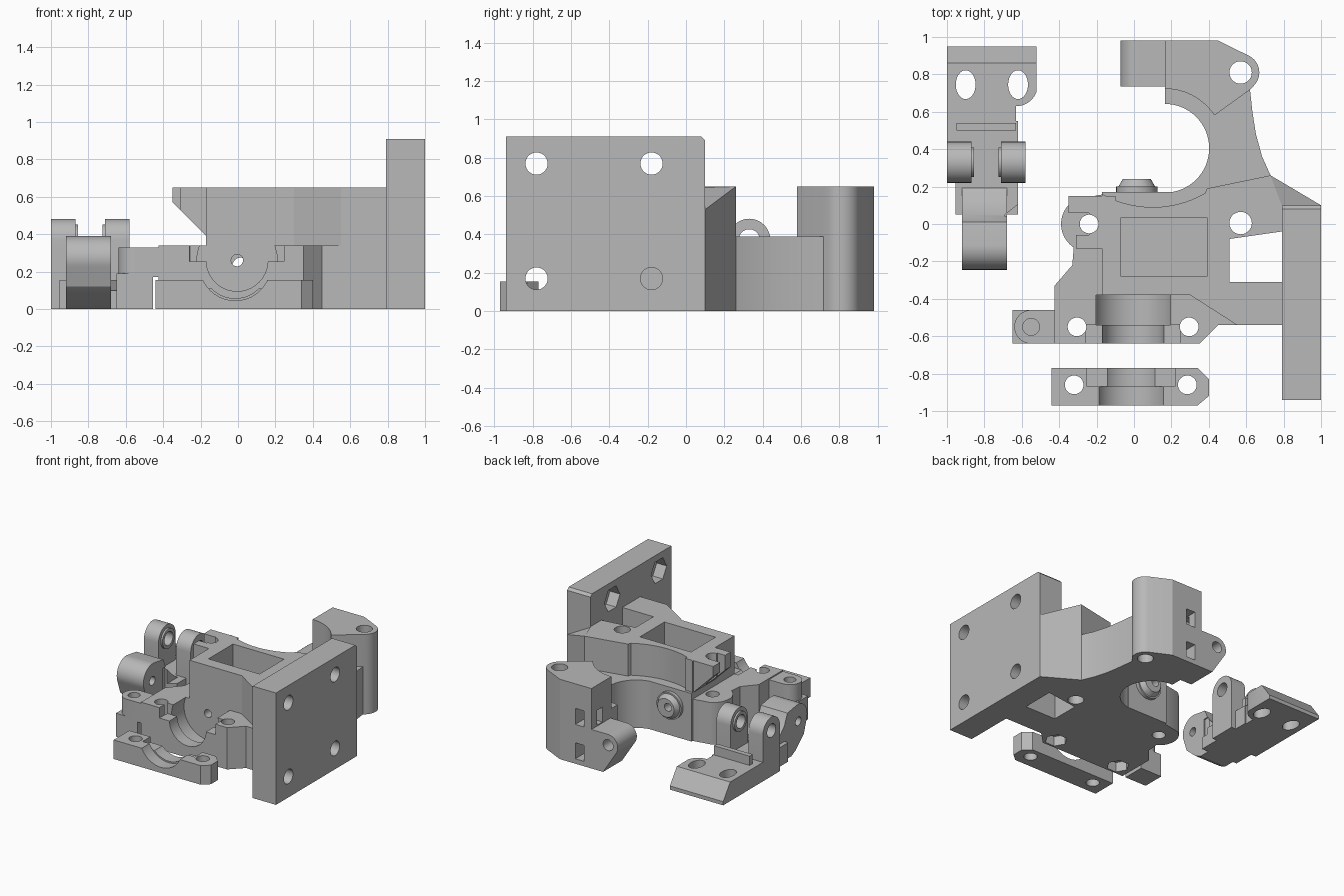
import bpy, bmesh
from math import sin, cos, pi, radians
from mathutils import Vector

if "Cube" in bpy.data.objects:
    bpy.data.objects.remove(bpy.data.objects["Cube"])

grey = bpy.data.materials.new("plain grey")
grey.use_nodes = True
grey.diffuse_color = (0.48, 0.48, 0.48, 1)
grey.node_tree.nodes["Principled BSDF"].inputs["Base Color"].default_value = (0.48, 0.48, 0.48, 1)


def finish(bm, name):
    bmesh.ops.recalc_face_normals(bm, faces=bm.faces)
    me = bpy.data.meshes.new(name)
    bm.to_mesh(me)
    bm.free()
    me.materials.append(grey)
    ob = bpy.data.objects.new(name, me)
    bpy.context.collection.objects.link(ob)
    return ob


def prism(name, pts, lo, hi, axis="z"):
    """Extrude a 2D outline along an axis: z takes (x, y), y takes (x, z), x takes (y, z)."""
    place = {"z": lambda a, b, t: (a, b, t), "y": lambda a, b, t: (a, t, b),
             "x": lambda a, b, t: (t, a, b)}[axis]
    bm = bmesh.new()
    face = bm.faces.new([bm.verts.new(place(a, b, lo)) for a, b in pts])
    ext = bmesh.ops.extrude_face_region(bm, geom=[face])
    shift = Vector(place(0, 0, hi - lo))
    bmesh.ops.translate(bm, vec=shift, verts=[v for v in ext["geom"] if isinstance(v, bmesh.types.BMVert)])
    return finish(bm, name)


def box(name, x0, x1, y0, y1, z0, z1):
    return prism(name, [(x0, y0), (x1, y0), (x1, y1), (x0, y1)], z0, z1)


def arc(cx, cy, r, start, end, n=16, ry=None):
    steps = [radians(start + (end - start) * i / n) for i in range(n + 1)]
    return [(cx + r * cos(t), cy + (ry or r) * sin(t)) for t in steps]


def rod(name, cx, cy, r, lo, hi, axis="z", n=40, ry=None):
    return prism(name, arc(cx, cy, r, 0, 360, n, ry)[:-1], lo, hi, axis)


def hull(name, pts):
    bm = bmesh.new()
    for p in pts:
        bm.verts.new(p)
    bmesh.ops.convex_hull(bm, input=bm.verts)
    return finish(bm, name)


def combine(ob, others, op):
    """Union or subtract a list of solids, then drop them."""
    for o in others:
        m = ob.modifiers.new("bool", "BOOLEAN")
        m.operation, m.solver, m.object = op, "EXACT", o
    deps = bpy.context.evaluated_depsgraph_get()
    me = bpy.data.meshes.new_from_object(ob.evaluated_get(deps))
    ob.modifiers.clear()
    ob.data = me
    for o in others:
        bpy.data.objects.remove(o)
    return ob


# Mounting plate with four screw holes and nut traps
plate = prism("mounting_plate", [(-.94, 0), (.10, 0), (.10, .89), (.08, .91), (-.94, .91)], .79, 1, "x")
cuts = []
for y in (-.78, -.18):
    for z in (.17, .77):
        cuts += [rod("hole", y, z, .058, .7, 1.1, "x"), rod("trap", y, z, .1, .7, .88, "x", 6)]
combine(plate, cuts, "DIFFERENCE")

# Main block
body = prism("main_body", [(-.17, -.38), (.30, -.38), (.55, -.54), (.79, -.54), (.79, .10), (.73, .26),
                           (.39, .19)] + arc(.10, .65, .56, -60, -119, 14), 0, .65)
wedge = hull("wedge", [(.73, .26, 0), (1, .1, 0), (.78, .1, 0), (.73, .26, .65), (.78, .1, .65), (1, .1, .53)])
# Bearing seat base, left round boss and low rear shelf
base = prism("base", [(-.425, -.64), (.35, -.64), (.45, -.54), (.56, -.54), (.5, -.2), (-.10, .10),
                      (-.31, .02), (-.33, -.22), (-.425, -.33)], 0, .34)
boss = prism("boss", arc(-.24, 0, .15, 118, 250) + [(-.1, -.2), (-.1, .17)], 0, .34)
shelf = box("shelf", -.17, .2, 0, .172, 0, .39)
# Curved wall around the motor bore, and the rear tower
ring = prism("ring", [(.165, .05), (.165, .80), (.6, .80), (.62, .72), (.633, .6), (.652, .48), (.685, .36),
                      (.73, .26), (.7, .05)], 0, .39)
combine(ring, [rod("bore", .165, .405, .237, -.1, .5, n=64)], "DIFFERENCE")
tower = prism("tower", [(.165, .98), (.165, .725)] + arc(.165, .405, .318, 85, 33.5, 12)
              + [(.62, .718)] + arc(.57, .81, .1, -45, 62, 12) + [(.45, .98)], 0, .65)
# Hinge lug on the tower
lug = prism("hinge_lug", [(.2, 0), (.06, 0)] + arc(.015, .23, .087, 215, 90, 12) + [(.2, .317)], .735, .98, "y")
# Overhanging jaw on the left
jaw = prism("jaw", [(-.1, .65), (-.35, .65), (-.35, .57), (-.17, .39), (-.1, .39)], -.13, .15, "y")
# Side tab
tab = prism("tab", arc(-.55, -.55, .09, 90, 270) + [(-.4, -.64), (-.4, -.46)], .17, .33)
foot = box("foot", -.65, -.455, -.64, -.46, 0, .19)
# Feed nozzle with a chamfered tip
nozzle = rod("nozzle", .015, .25, .11, .1, .2, "y")
tip = hull("tip", [(a, y, b) for y, r in ((.18, .11), (.24, .075)) for a, b in arc(.015, .25, r, 0, 360, 32)[:-1]])
combine(body, [wedge, base, boss, shelf, ring, tower, lug, jaw, tab, foot, nozzle, tip], "UNION")

cuts = [
    prism("window", [(.51, -.31), (.79, -.31), (.79, -.04), (.51, -.08)], -.1, .8),
    box("pocket", -.07, .39, -.28, .035, .33, .8),
    rod("bearing_seat", -.005, .26, .215, -.54, -.38, "y"),
    rod("bearing_lip", -.005, .26, .165, -.7, -.5, "y"),
    box("lip_step", -.26, .245, -.7, -.54, .255, .5),
    rod("feed_hole", -.005, .26, .032, -.5, .4, "y", 20),
    rod("lug_hole", .015, .23, .045, .6, 1.1, "y", 24),
    box("jaw_slot", -.4, -.24, -.06, .06, .34, .8),
    box("jaw_step", -.4, -.31, -.14, -.06, .34, .8),
    rod("tab_recess", -.55, -.55, .045, .2, .4),
    box("tower_slot_low", .23, .31, .84, 1.1, .04, .17),
    box("tower_slot_high", .23, .31, .84, 1.1, .32, .45),
    box("tower_slot_side", .1, .31, .84, .91, .325, .445),
]
for x, y, r in ((-.305, -.55, .05), (.295, -.55, .05), (-.24, 0, .05), (.57, .005, .06), (.57, .81, .06)):
    cuts.append(rod("screw_hole", x, y, r, -.1, .8, n=28))
for x in (-.305, .295):
    cuts.append(rod("nut_trap", x, -.55, .085, -.1, .08, n=6))
combine(body, cuts, "DIFFERENCE")

# Bearing clamp bar
clamp = prism("bearing_clamp", [(-.44, -.97), (.34, -.97), (.40, -.92), (.40, -.83), (.34, -.77), (-.44, -.77)],
              0, .155)
combine(clamp, [rod("clamp_seat", -.015, .235, .19, -1.1, -.87, "y"),
                rod("clamp_lip", -.015, .235, .178, -.88, -.7, "y"),
                box("clamp_step", -.25, .22, -.87, -.7, .11, .3),
                rod("clamp_hole", -.32, -.86, .05, -.1, .3),
                rod("clamp_hole", .285, -.86, .05, -.1, .3)], "DIFFERENCE")

# Pressure lever: floor, bevelled handle, front knuckle, two ears
lever = prism("pressure_lever", [(.05, 0), (.95, 0), (.95, .03), (.86, .155), (.05, .155)], -1, -.62, "x")
handle = prism("handle", [(.62, 0), (.95, 0), (.95, .03), (.86, .155), (.62, .155)], -.8, -.52, "x")
knuckle = prism("knuckle", [(.24, 0), (.24, .13), (.2, .15), (.12, .21), (.05, .28), (.01, .37)]
                + arc(-.125, .27, .12, 85, 205, 14) + [(-.2, .12), (-.1, .03), (-.04, 0)], -.92, -.68, "x")
parts = [handle, knuckle, box("rear_bar", -.95, -.63, .5, .54, .1, .23)]
for x0, x1 in ((-1, -.87), (-.71, -.58)):
    parts.append(prism("ear", [(.22, 0)] + [(.44, 0)] + arc(.33, .372, .11, 0, 180), x0, x1, "x"))
for x0, x1 in ((-.9, -.855), (-.725, -.68)):
    parts.append(rod("collar", .33, .372, .08, x0, x1, "x"))
combine(lever, parts, "UNION")

corner = prism("corner", [(-.5, .55), (-.5, .745)] + arc(-.63, .745, .115, 0, -90) + [(-.63, .55)], -.1, .3)
cuts = [corner, rod("axle_hole", .33, .372, .055, -1.1, -.5, "x"),
        rod("pivot_hole", -.13, .25, .035, -1.1, -.5, "x", 24),
        prism("nose_cut", [(-.6, .0), (-.6, .12), (-.69, .05), (-.69, 0)], .1, .3),
        box("outer_trim", -1.1, -.955, -.1, .22, -.1, .3)]
for x in (-.90, -.62):
    cuts.append(rod("slot", x, .745, .053, -.1, .3, n=32, ry=.077))
combine(lever, cuts, "DIFFERENCE")

# Smooth round surfaces, keep hard edges
bpy.ops.object.select_all(action="DESELECT")
for ob in (plate, body, clamp, lever):
    ob.select_set(True)
bpy.context.view_layer.objects.active = body
bpy.ops.object.shade_smooth_by_angle(angle=radians(25))
